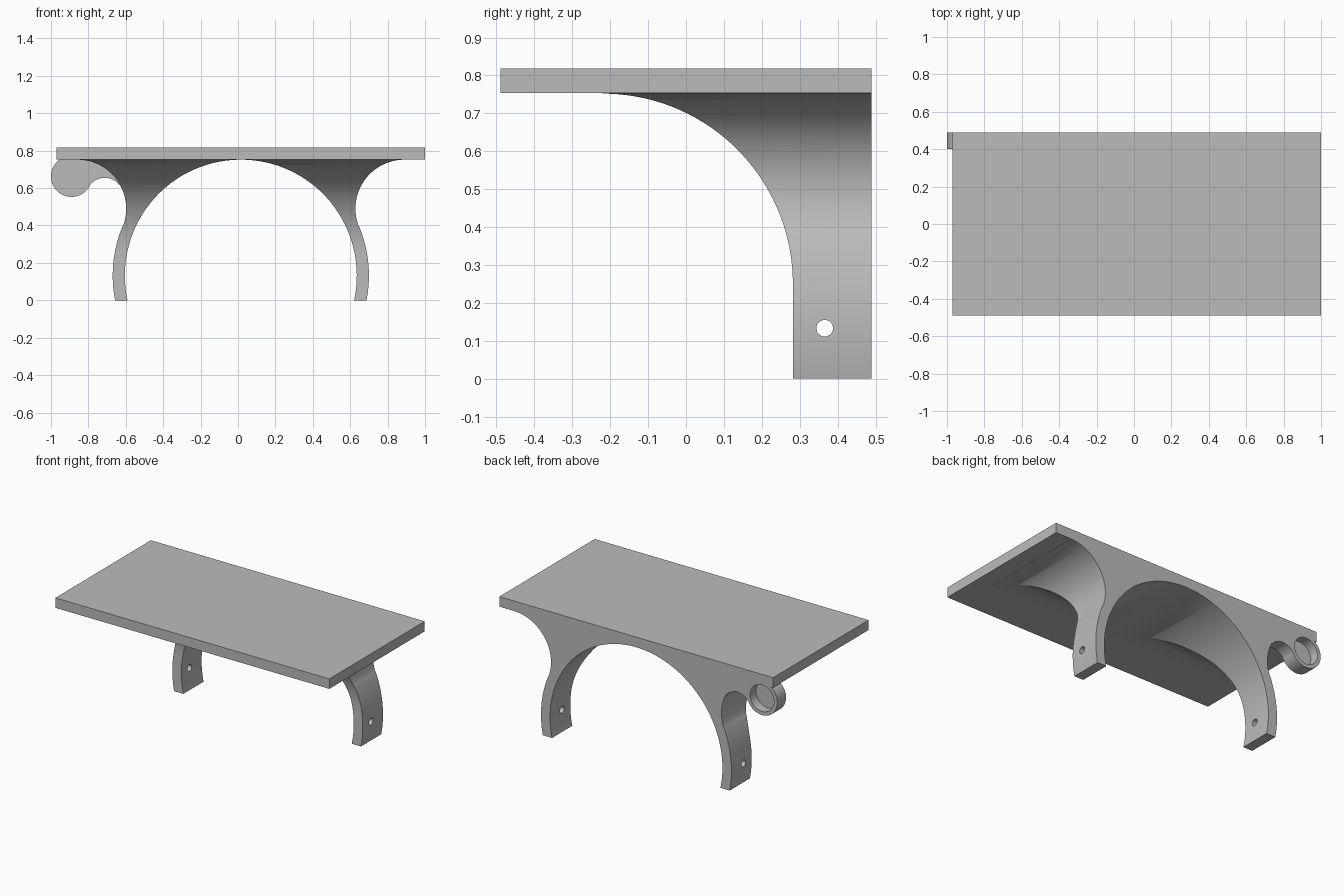
import bpy, bmesh, math
from mathutils import Vector

cube = bpy.data.objects.get("Cube")
if cube:
    bpy.data.objects.remove(cube, do_unlink=True)

grey = bpy.data.materials.new("plain grey")
grey.use_nodes = True
colour = (0.5, 0.5, 0.5, 1)
grey.diffuse_color = colour
grey.node_tree.nodes["Principled BSDF"].inputs["Base Color"].default_value = colour

MID = 0.015          # centre line of the shelf
BACK = 0.49          # rear face
UNDER = 0.753        # underside of the shelf
CAP = UNDER + 0.002  # bracket top, just inside the shelf


def arc(cx, cy, r, start, end, n=48):
    """Points along an arc, angles in radians."""
    angles = [start + (end - start) * i / n for i in range(n + 1)]
    return [(cx + r * math.cos(a), cy + r * math.sin(a)) for a in angles]


def prism(name, outline, axis, low, high):
    """Extrude an outline along x (outline is y, z) or along y (outline is x, z)."""
    def place(p, d):
        return (d, p[0], p[1]) if axis == "x" else (p[0], d, p[1])
    bm = bmesh.new()
    face = bm.faces.new([bm.verts.new(place(p, low)) for p in outline])
    moved = bmesh.ops.extrude_face_region(bm, geom=[face])["geom"]
    step = Vector(place((0, 0), high - low))
    bmesh.ops.translate(bm, vec=step, verts=[g for g in moved if isinstance(g, bmesh.types.BMVert)])
    bmesh.ops.recalc_face_normals(bm, faces=bm.faces)
    mesh = bpy.data.meshes.new(name)
    bm.to_mesh(mesh)
    bm.free()
    mesh.materials.append(grey)
    obj = bpy.data.objects.new(name, mesh)
    bpy.context.collection.objects.link(obj)
    return obj


def combine(target, other, operation):
    """Apply a boolean and discard the helper."""
    mod = target.modifiers.new(operation, "BOOLEAN")
    mod.operation = operation
    mod.solver = "EXACT"
    mod.object = other
    bpy.context.view_layer.objects.active = target
    bpy.ops.object.modifier_apply(modifier=mod.name)
    bpy.data.objects.remove(other, do_unlink=True)


# Flat shelf
prism("shelf", [(-0.97, UNDER), (1.0, UNDER), (1.0, 0.818), (-0.97, 0.818)], "y", -BACK, BACK)

# Arched bracket: round inner arch, bowed legs, flared shoulders
IN_R, OUT_R, HUB = 0.62, 0.685, 0.132
FLARE_X, FLARE_Z, FLARE_R = 0.875, 0.49, 0.262
lean = math.atan2(FLARE_Z - HUB, FLARE_X)
foot = -math.asin(HUB / OUT_R)
half = arc(0, HUB, OUT_R, foot, lean, 24)
half += arc(FLARE_X, FLARE_Z, FLARE_R, math.pi + lean, math.pi / 2, 40)[1:]
half.append((FLARE_X, CAP))
toe = math.asin(HUB / IN_R)
outline = half + [(-x, z) for x, z in reversed(half)]
outline += arc(0, HUB, IN_R, math.pi + toe, -toe, 96)
bracket = prism("arched_bracket", [(x + MID, z) for x, z in outline], "y", -0.4, BACK)

# Curved front of the bracket
side = [(-0.22, 0.9)] + arc(-0.22, 0.25, 0.502, math.pi / 2, 0, 64)
side += [(0.282, -0.1), (0.7, -0.1), (0.7, 0.9)]
combine(bracket, prism("side_shape", side, "x", -1.2, 1.2), "INTERSECT")

# Web and round cup on the right
web = [(-0.89, CAP), (-0.6, CAP), (-0.6, 0.6)]
web += arc(-0.713, 0.557, 0.098, math.radians(40), math.radians(155), 32) + [(-0.89, 0.6)]
combine(bracket, prism("web", web, "y", 0.4, BACK), "UNION")
rim = [(x, min(z, CAP)) for x, z in arc(-0.89, 0.663, 0.11, 0, math.tau, 64)[:-1]]
combine(bracket, prism("cup", rim, "y", 0.4, BACK), "UNION")
well = arc(-0.89, 0.663, 0.086, 0, math.tau, 64)[:-1]
combine(bracket, prism("cup_well", well, "y", 0.43, 0.6), "DIFFERENCE")

# Screw hole through both legs
hole = arc(0.366, 0.133, 0.022, 0, math.tau, 32)[:-1]
combine(bracket, prism("screw_hole", hole, "x", -1.2, 1.2), "DIFFERENCE")

# Smooth curves with crisp edges
bpy.ops.object.select_all(action="DESELECT")
bracket.select_set(True)
bpy.context.view_layer.objects.active = bracket
bpy.ops.object.shade_smooth_by_angle(angle=math.radians(25))
